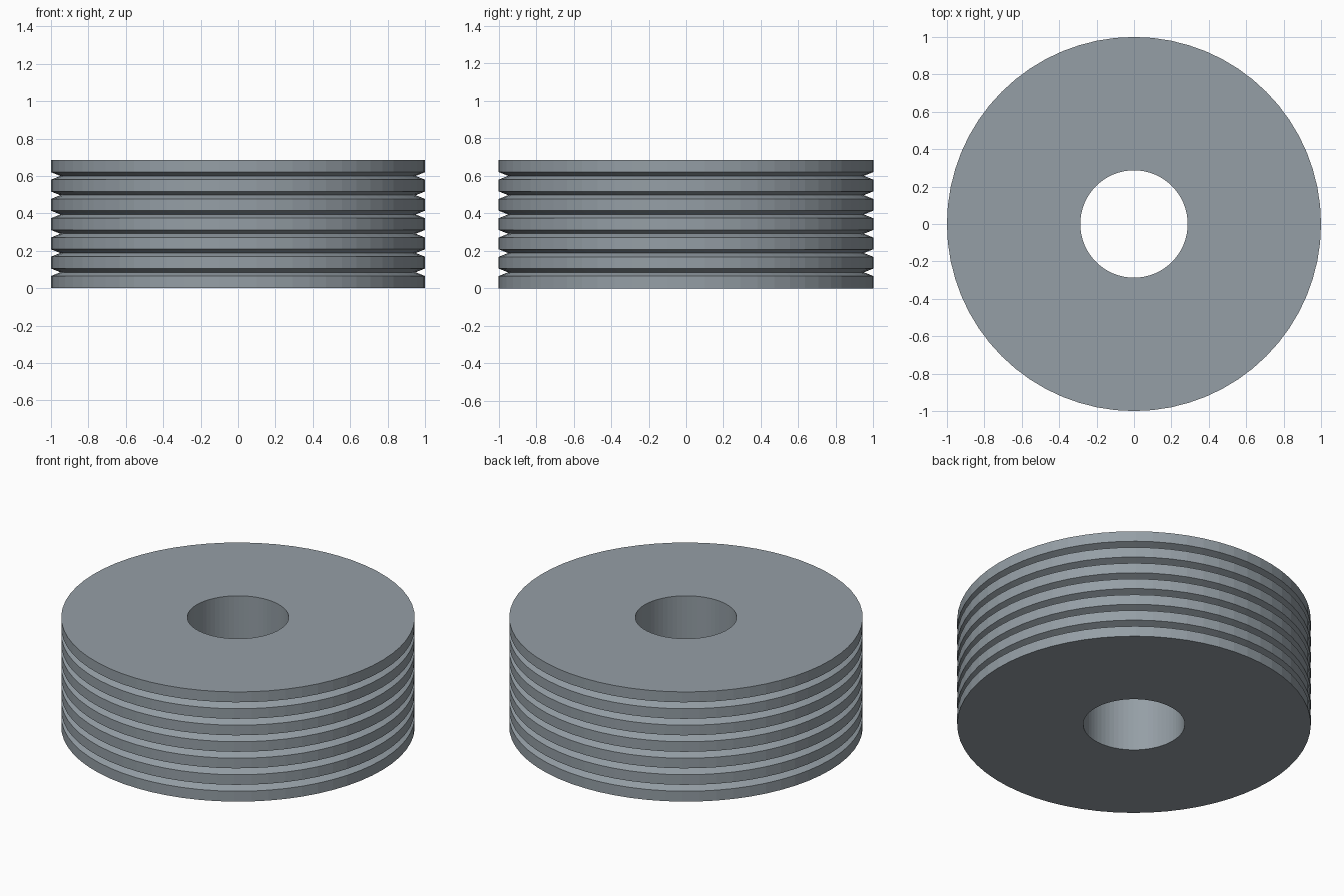
import bpy, bmesh, math

if "Cube" in bpy.data.objects:
    bpy.data.objects.remove(bpy.data.objects["Cube"])

R, HOLE, H = 1.0, 0.287, 0.685
GROOVES, PITCH = 6, 0.103
HALF_W, DEPTH = 0.02, 0.05
SEGMENTS = 64

# Closed radial profile: bore, flat ends and a rim with V grooves
profile = [(HOLE, 0), (R, 0)]
for i in range(GROOVES):
    z = H / 2 + (i - (GROOVES - 1) / 2) * PITCH
    profile += [(R, z - HALF_W), (R - DEPTH, z), (R, z + HALF_W)]
profile += [(R, H), (HOLE, H)]

# Sweep the profile around the z axis
bm = bmesh.new()
rings = []
for s in range(SEGMENTS):
    a = 2 * math.pi * s / SEGMENTS
    rings.append([bm.verts.new((r * math.cos(a), r * math.sin(a), z)) for r, z in profile])
n = len(profile)
for s in range(SEGMENTS):
    a, b = rings[s], rings[(s + 1) % SEGMENTS]
    for j in range(n):
        k = (j + 1) % n
        bm.faces.new((a[j], b[j], b[k], a[k]))
bmesh.ops.recalc_face_normals(bm, faces=bm.faces)

mesh = bpy.data.meshes.new("grooved_pulley")
bm.to_mesh(mesh)
bm.free()
pulley = bpy.data.objects.new("grooved_pulley", mesh)
bpy.context.collection.objects.link(pulley)

# Dark blue-grey steel
steel = bpy.data.materials.new("steel")
steel.diffuse_color = (0.30, 0.345, 0.38, 1)
steel.use_nodes = True
steel.node_tree.nodes["Principled BSDF"].inputs["Base Color"].default_value = steel.diffuse_color
mesh.materials.append(steel)
